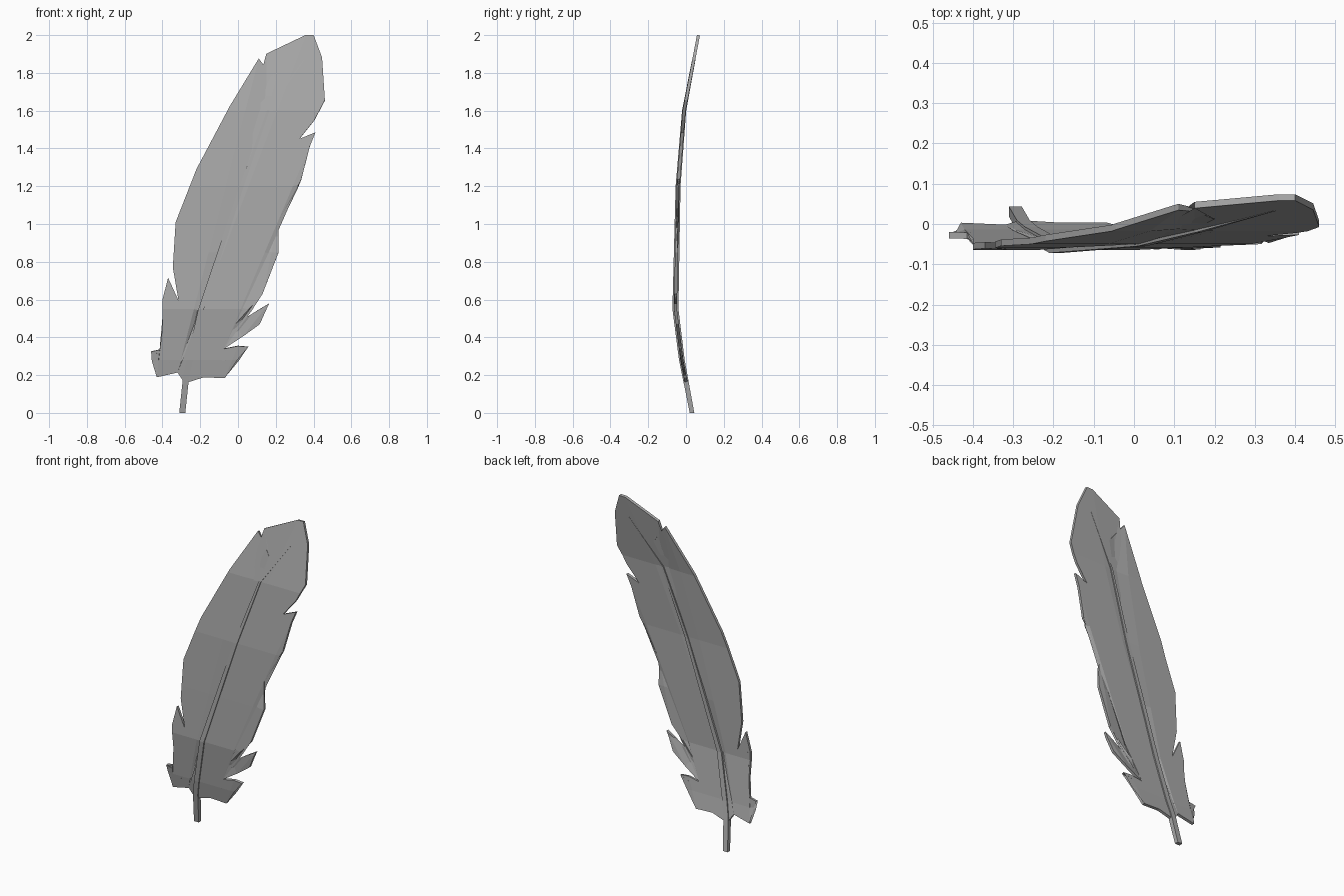
import bpy, bmesh
from mathutils import Vector

cube = bpy.data.objects.get("Cube")
if cube:
    bpy.data.objects.remove(cube, do_unlink=True)

grey = bpy.data.materials.new("feather grey")
grey.use_nodes = True
COLOUR = (0.4, 0.4, 0.4, 1)
grey.diffuse_color = COLOUR
grey.node_tree.nodes["Principled BSDF"].inputs["Base Color"].default_value = COLOUR

# Bow of the feather: (height, depth) of its middle surface
BOW = [(0, .032), (.28, -.022), (.55, -.056), (.85, -.05), (1.2, -.042), (1.6, -.01), (2, .066)]


def bow(z):
    for (z0, y0), (z1, y1) in zip(BOW, BOW[1:]):
        if z <= z1:
            break
    return y0 + (y1 - y0) * (z - z0) / (z1 - z0)


def add_object(name, bm):
    bmesh.ops.recalc_face_normals(bm, faces=bm.faces)
    mesh = bpy.data.meshes.new(name)
    bm.to_mesh(mesh)
    bm.free()
    mesh.materials.append(grey)
    obj = bpy.data.objects.new(name, mesh)
    bpy.context.collection.objects.link(obj)
    return obj


# Vane outline (x, z): up the right-hand edge of the model, over the tip, down the other
RIGHT_EDGE = [(-.29, .17), (-.32, .215), (-.43, .19), (-.4, .24), (-.36, .245), (-.37, .3),
              (-.46, .325), (-.415, .335), (-.355, .31), (-.4, .455), (-.4, .6), (-.37, .715),
              (-.315, .595), (-.345, .77), (-.33, 1.01), (-.22, 1.29), (-.045, 1.62),
              (.11, 1.875), (.2, 1.755), (.15, 1.9), (.36, 2)]
LEFT_EDGE = [(.4, 2), (.445, 1.88), (.46, 1.655), (.405, 1.55), (.325, 1.45), (.41, 1.485),
             (.38, 1.41), (.335, 1.235), (.215, 1.02), (.215, .85), (.13, .63), (-.015, .47),
             (.165, .58), (.115, .47), (.025, .405), (-.075, .34), (0, .355), (.055, .35),
             (-.035, .315), (-.09, .28), (-.05, .26), (-.135, .225), (-.07, .185),
             (-.18, .19), (-.26, .165)]
bm = bmesh.new()
bm.faces.new([bm.verts.new((x, 0, z)) for x, z in RIGHT_EDGE + LEFT_EDGE])
bmesh.ops.triangulate(bm, faces=bm.faces)
# Crease the vane at each bend of the bow
for z, _ in BOW[1:-1]:
    bmesh.ops.bisect_plane(bm, geom=bm.verts[:] + bm.edges[:] + bm.faces[:],
                           plane_co=(0, 0, z), plane_no=(0, 0, 1))
for v in bm.verts:
    v.co.y = bow(v.co.z)
vane = add_object("vane", bm)
solid = vane.modifiers.new("thickness", "SOLIDIFY")
solid.thickness = 0.016
solid.offset = 0

# Shaft: tapered square tube through the vane: x, z, half width, half depth
SHAFT = [(-.295, 0, .016, .012), (-.275, .19, .016, .014), (-.255, .28, .016, .015),
         (-.195, .55, .015, .016), (.02, 1.2, .011, .013), (.16, 1.6, .007, .011),
         (.35, 1.87, .002, .009)]
bm = bmesh.new()
rings = []
for x, z, w, d in SHAFT:
    c = Vector((x, bow(z), z))
    rings.append([bm.verts.new(c + Vector((sx * w, sy * d, 0)))
                  for sx, sy in ((-1, -1), (1, -1), (1, 1), (-1, 1))])
for a, b in zip(rings, rings[1:]):
    for i in range(4):
        j = (i + 1) % 4
        bm.faces.new((a[i], a[j], b[j], b[i]))
bm.faces.new(rings[0])
bm.faces.new(rings[-1])
add_object("shaft", bm)
